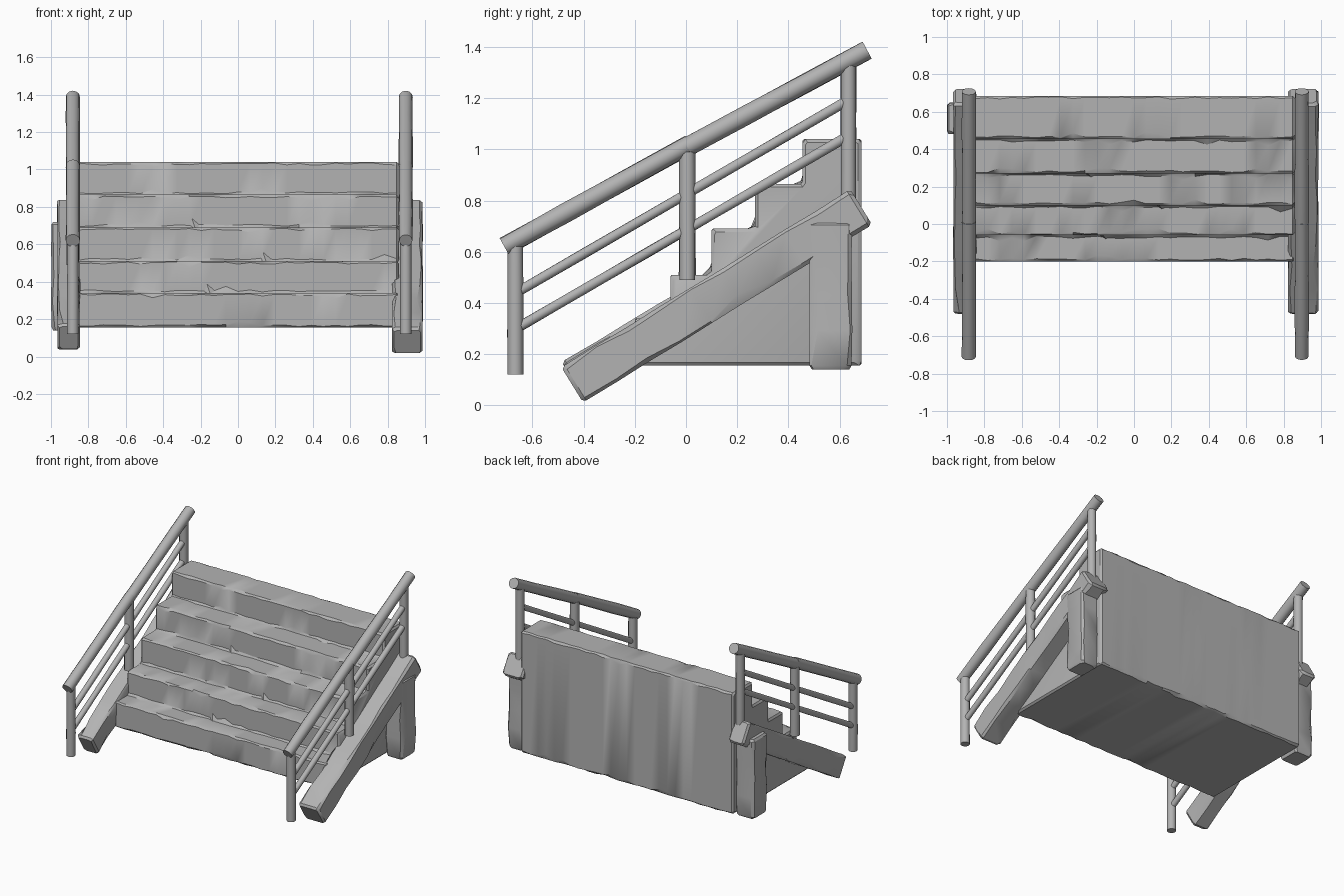
import bpy, bmesh, math, random
from mathutils import Vector

random.seed(7)
if "Cube" in bpy.data.objects:
    bpy.data.objects.remove(bpy.data.objects["Cube"], do_unlink=True)

stone = bpy.data.materials.new("grey stone")
stone.use_nodes = True
GREY = (0.45, 0.45, 0.45, 1)
stone.diffuse_color = GREY
stone.node_tree.nodes["Principled BSDF"].inputs["Base Color"].default_value = GREY


def finish(bm, name, angle):
    bmesh.ops.recalc_face_normals(bm, faces=bm.faces)
    mesh = bpy.data.meshes.new(name)
    bm.to_mesh(mesh)
    bm.free()
    mesh.materials.append(stone)
    obj = bpy.data.objects.new(name, mesh)
    bpy.context.collection.objects.link(obj)
    bpy.ops.object.select_all(action='DESELECT')
    obj.select_set(True)
    bpy.context.view_layer.objects.active = obj
    bpy.ops.object.shade_smooth_by_angle(angle=math.radians(angle))
    return obj


def loft(name, rings, angle=32):
    """Skin a list of equal point rings and cap both ends."""
    bm = bmesh.new()
    rows = [[bm.verts.new(p) for p in ring] for ring in rings]
    n = len(rows[0])
    for a, b in zip(rows, rows[1:]):
        for i in range(n):
            j = (i + 1) % n
            bm.faces.new((a[i], a[j], b[j], b[i]))
    bm.faces.new(rows[0])
    bm.faces.new(rows[-1])
    return finish(bm, name, angle)


def worn_ring(corners, wear, chip=0.0):
    """Cut every corner of a 2D outline by a slightly random amount."""
    out = []
    n = len(corners)
    for i, c in enumerate(corners):
        c = Vector(c)
        to_prev = (Vector(corners[i - 1]) - c).normalized()
        to_next = (Vector(corners[(i + 1) % n]) - c).normalized()
        for d in (to_prev, to_next):
            cut = wear * random.uniform(0.4, 1.3)
            if random.random() < chip:
                cut += wear * 1.5
            out.append(c + d * cut)
    return out


def inset(corners, amount):
    """Pull the corners of an outline inwards along their bisectors."""
    n, out = len(corners), []
    area = sum(corners[i - 1][0] * corners[i][1] - corners[i][0] * corners[i - 1][1] for i in range(n))
    side = 1 if area > 0 else -1
    for i, c in enumerate(corners):
        c = Vector(c)
        d1 = (c - Vector(corners[i - 1])).normalized()
        d2 = (Vector(corners[(i + 1) % n]) - c).normalized()
        out.append(c + Vector((-d1.y - d2.y, d1.x + d2.x)) * side * amount)
    return out


def stone_across(name, corners, x0, x1, cuts, wear, chip):
    """Side outline (y, z) carried across x with worn edges."""
    rings = []
    xs = [x0] + [x0 + 0.012 + (x1 - x0 - 0.024) * i / cuts for i in range(cuts + 1)] + [x1]
    for k, x in enumerate(xs):
        at_end = k in (0, len(xs) - 1)
        ring = worn_ring(inset(corners, 0.012) if at_end else corners, wear, chip)
        rings.append([(x, p.x, p.y) for p in ring])
    return loft(name, rings)


def stone_along(name, start, end, width, height, cuts, wear=0.015):
    """Rough rectangular stone beam running between two points."""
    start, end = Vector(start), Vector(end)
    axis = (end - start).normalized()
    across = Vector((1, 0, 0))
    up = across.cross(axis)
    length = (end - start).length
    stops = [0] + [0.015 + (length - 0.03) * i / cuts for i in range(cuts + 1)] + [length]
    rings = []
    for k, s in enumerate(stops):
        trim = 0.012 if k in (0, len(stops) - 1) else random.uniform(0, 0.004)
        w, h = width / 2 - trim, height / 2 - trim
        ring = worn_ring([(-w, -h), (w, -h), (w, h), (-w, h)], wear, 0.12)
        rings.append([start + axis * s + across * p.x + up * p.y for p in ring])
    return loft(name, rings)


def pole(name, start, end, radius, sides=12, cuts=3):
    """Slightly uneven round bar."""
    start, end = Vector(start), Vector(end)
    axis = (end - start).normalized()
    across = Vector((1, 0, 0))
    up = across.cross(axis)
    rings = []
    for k in range(cuts + 1):
        r = radius * random.uniform(0.95, 1.05)
        c = start.lerp(end, k / cuts)
        rings.append([c + (across * math.cos(a) + up * math.sin(a)) * r
                      for a in (math.tau * i / sides for i in range(sides))])
    return loft(name, rings, 45)


# Stair block
treads = [(-0.2, 0.34), (-0.06, 0.51), (0.1, 0.69), (0.27, 0.865), (0.455, 1.04)]
outline = [(0.685, 0.155), (-0.2, 0.155)]
for i, (y, z) in enumerate(treads):
    outline.append((y, z))
    outline.append((treads[i + 1][0] if i < 4 else 0.685, z))
stone_across("stair_block", outline, -0.86, 0.86, 26, 0.013, 0.1)

# Chipped wedges lying on the treads
for x, y, z in ((-0.15, -0.06, 0.34), (0.15, 0.1, 0.51), (-0.23, 0.27, 0.69)):
    base = [(x - 0.05, y + 0.01, z), (x + 0.06, y + 0.01, z), (x, y - 0.02, z - 0.002)]
    tip = (x - 0.02, y + 0.005, z + 0.06)
    bm = bmesh.new()
    b = [bm.verts.new(p) for p in base]
    t = bm.verts.new(tip)
    bm.faces.new(b)
    for i in range(3):
        bm.faces.new((b[i], b[(i + 1) % 3], t))
    finish(bm, "stone_chip", 10)

# Each side: stringer, back pier and railing
sides = (("left", 0.897, 0.905, 0.165, 0.0, 0.92, 0.14, 0.86),
         ("right", -0.883, -0.905, 0.125, 0.02, -0.925, 0.15, 0.72))
for side, rail_x, beam_x, beam_w, lift, pier_x, pier_w, pier_top in sides:
    stone_along(side + "_stringer", (beam_x, -0.445, 0.08 + lift), (beam_x, 0.685, 0.775),
                beam_w, 0.165, 9)
    stone_along(side + "_back_pier", (pier_x, 0.565, 0.14), (pier_x, 0.565, min(pier_top, 0.72)),
                pier_w, 0.17, 4)

    for part, y, low, high, r in (("front", -0.667, 0.12, 0.62, 0.031),
                                  ("middle", 0.005, 0.49, 0.99, 0.032),
                                  ("back", 0.635, 0.74, 1.33, 0.03)):
        pole(f"{side}_{part}_post", (rail_x, y, low), (rail_x, y, high), r)

    pole(side + "_lower_handrail", (rail_x, -0.71, 0.62), (rail_x, 0.015, 1.02), 0.037)
    pole(side + "_upper_handrail", (rail_x, 0.005, 1.01), (rail_x, 0.708, 1.388), 0.037)
    for part, z in (("lower", 0.305), ("upper", 0.445)):
        pole(f"{side}_{part}_bar", (rail_x, -0.655, z), (rail_x, 0.63, z + 0.745), 0.02, 10, 5)
